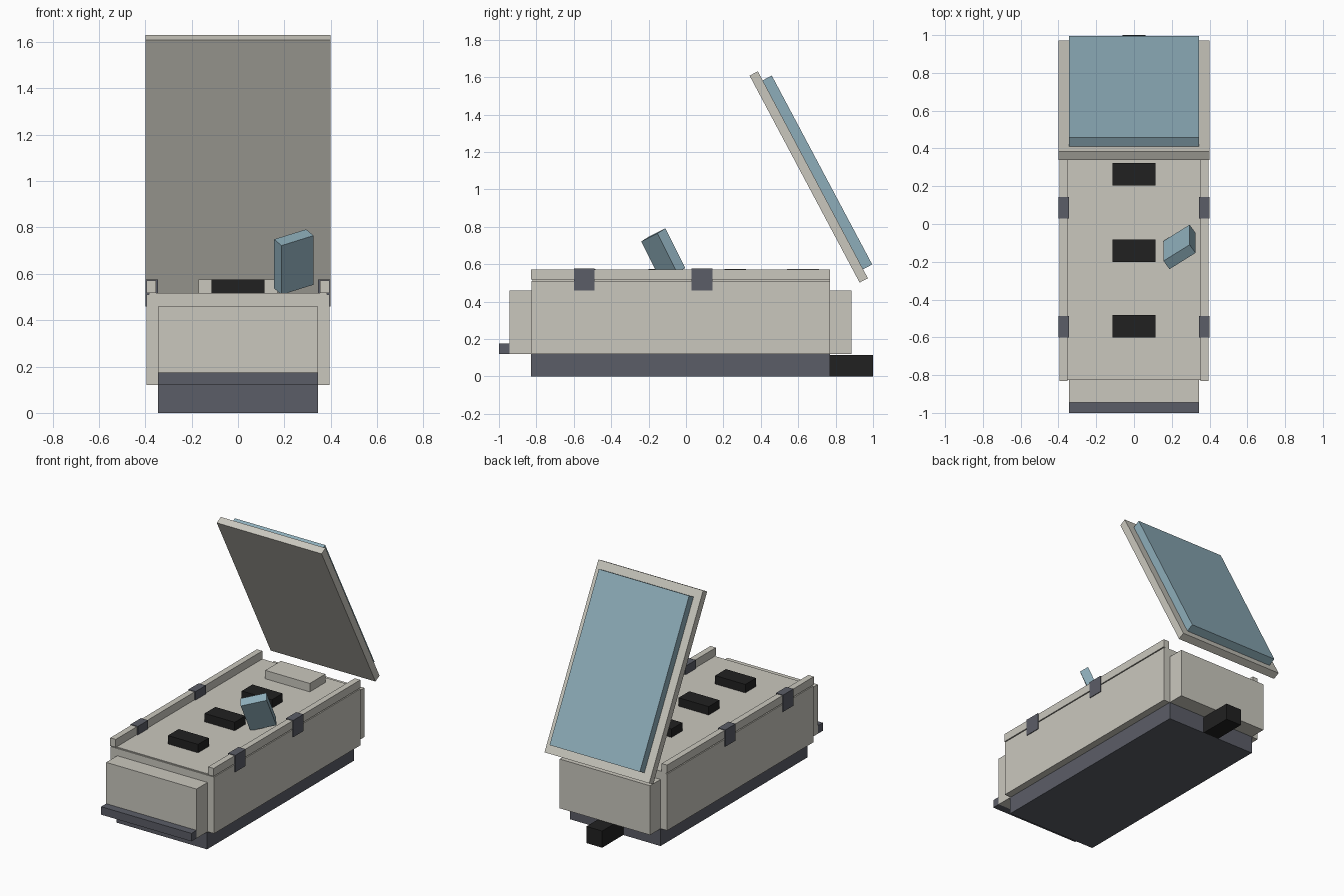
import bpy, math
from mathutils import Vector

if "Cube" in bpy.data.objects:
    bpy.data.objects.remove(bpy.data.objects["Cube"])


def material(name, rgb):
    m = bpy.data.materials.new(name)
    m.diffuse_color = (*rgb, 1)
    m.use_nodes = True
    m.node_tree.nodes["Principled BSDF"].inputs["Base Color"].default_value = m.diffuse_color
    return m


BEIGE = material("warm_grey_shell", (0.59, 0.575, 0.515))
SLATE = material("slate_trim", (0.105, 0.11, 0.135))
BLUE = material("pale_blue_pad", (0.27, 0.42, 0.49))
BLACK = material("black_rubber", (0.015, 0.015, 0.015))


def slab(name, corner, a, b, c, mat):
    """Box spanned by three edge vectors from one corner."""
    o, a, b, c = map(Vector, (corner, a, b, c))
    verts = [o, o + a, o + a + b, o + b]
    verts += [v + c for v in verts]
    faces = [(3, 2, 1, 0), (4, 5, 6, 7)]
    faces += [(i, (i + 1) % 4, (i + 1) % 4 + 4, i + 4) for i in range(4)]
    if a.cross(b).dot(c) < 0:
        faces = [f[::-1] for f in faces]
    mesh = bpy.data.meshes.new(name)
    mesh.from_pydata(verts, [], faces)
    mesh.materials.append(mat)
    ob = bpy.data.objects.new(name, mesh)
    bpy.context.collection.objects.link(ob)
    return ob


def box(name, x, y, z, mat):
    return slab(name, (x[0], y[0], z[0]), (x[1] - x[0], 0, 0),
                (0, y[1] - y[0], 0), (0, 0, z[1] - z[0]), mat)


def pair(name, x, y, z, mat):
    box(name + "_right", x, y, z, mat)
    box(name + "_left", (-x[1], -x[0]), y, z, mat)


W = (-0.345, 0.345)

# Plinth, main case and raised top deck
box("plinth", W, (-0.83, 0.77), (0, 0.12), SLATE)
box("case", (-0.395, 0.395), (-0.825, 0.77), (0.12, 0.51), BEIGE)
box("top_deck", (-0.385, 0.385), (-0.82, 0.77), (0.505, 0.517), BEIGE)

# End blocks, front lip and rear foot
box("front_block", W, (-0.945, -0.82), (0.12, 0.46), BEIGE)
box("rear_block", W, (0.765, 0.885), (0.12, 0.46), BEIGE)
box("front_lip", W, (-1.0, -0.945), (0.12, 0.175), SLATE)
box("rear_foot", (-0.06, 0.06), (0.765, 1.0), (0, 0.115), BLACK)

# Side rails and their clips
pair("side_rail", (0.353, 0.395), (-0.83, 0.77), (0.517, 0.572), BEIGE)
for i, y in enumerate((-0.6, 0.03)):
    pair(f"rail_clip_{i + 1}", (0.345, 0.4), (y, y + 0.112), (0.46, 0.576), SLATE)

# Blocks on the deck
for i, y in enumerate((-0.6, -0.2, 0.205)):
    box(f"deck_pad_{i + 1}", (-0.115, 0.115), (y, y + 0.117), (0.51, 0.575), BLACK)
box("deck_rear_box", (-0.17, 0.17), (0.54, 0.71), (0.51, 0.575), BEIGE)

# Tilted blue block leaning into the deck
slab("tilted_block", (0.188, -0.239, 0.722), (0.138, 0.086, 0.043),
     (-0.032, 0.043, 0.027), (0, 0.106, -0.212), BLUE)

# Open lid with its blue back panel
t = math.radians(28)
along = Vector((0, math.sin(t), -math.cos(t)))
out = Vector((0, math.cos(t), math.sin(t)))
top = Vector((-0.4, 0.34, 1.608))
slab("lid", top, (0.8, 0, 0), along * 1.253, out * 0.05, BEIGE)
slab("lid_panel", top + Vector((0.055, 0, 0)) + out * 0.05 + along * 0.055,
     (0.69, 0, 0), along * 1.144, out * 0.055, BLUE)
